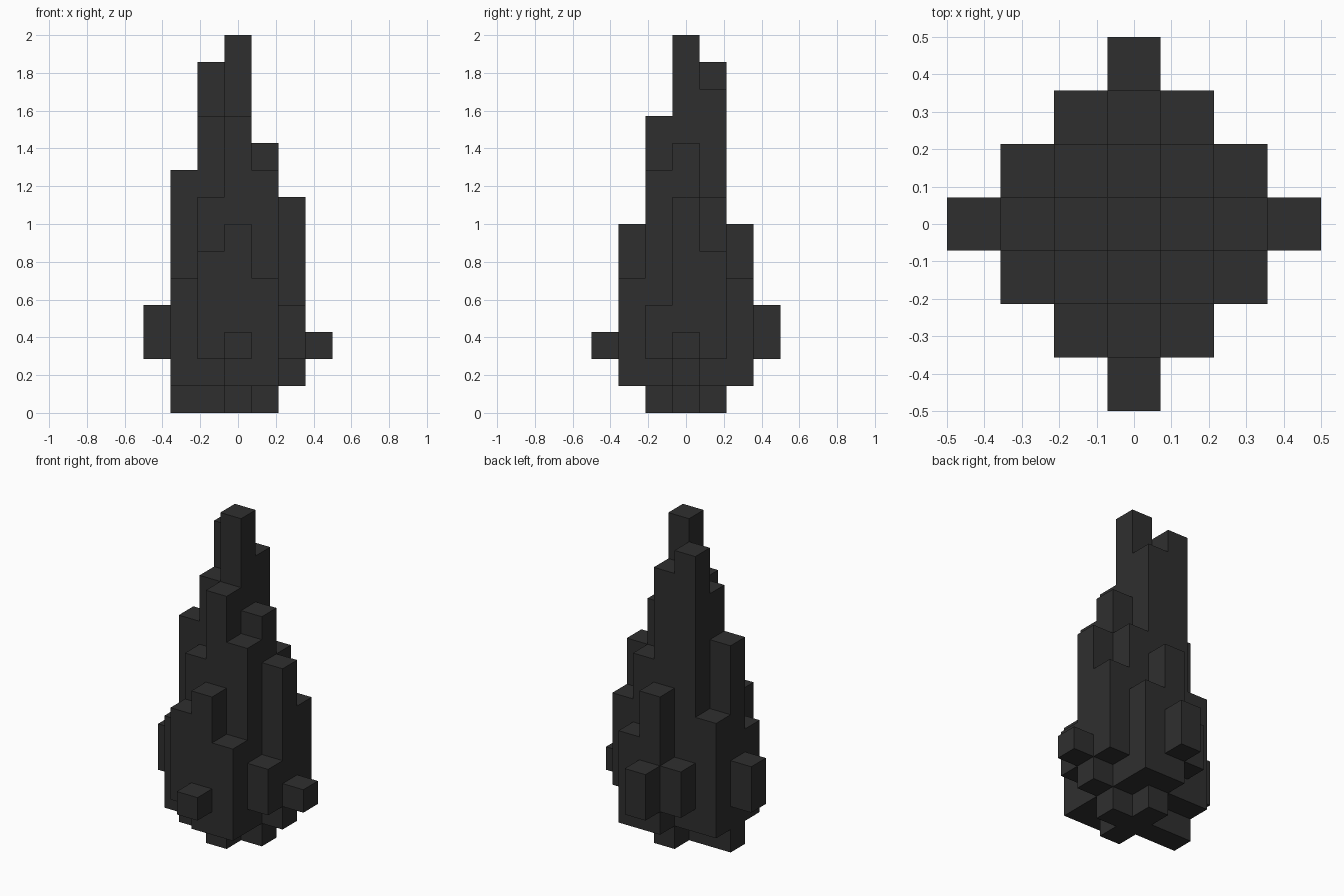
import bpy
import bmesh
from mathutils import Vector

cube = bpy.data.objects.get("Cube")
if cube:
    bpy.data.objects.remove(cube, do_unlink=True)

UNIT = 2 / 14  # edge of one block

# Top and underside level of every column, rows from back to front, each row centred
TOPS = [[4],
        [4, 7, 5],
        [6, 13, 12, 8, 6],
        [4, 9, 11, 14, 10, 8, 3],
        [5, 8, 11, 9, 4],
        [6, 7, 5],
        [3]]
BASES = [[2],
         [2, 1, 1],
         [1, 1, 0, 1, 2],
         [2, 0, 0, 0, 0, 1, 2],
         [1, 1, 0, 1, 2],
         [2, 1, 1],
         [2]]

# Fill the blocks of each column
blocks = set()
for r, (tops, bases) in enumerate(zip(TOPS, BASES)):
    y = len(TOPS) // 2 - r
    for c, (top, base) in enumerate(zip(tops, bases)):
        x = c - len(tops) // 2
        blocks.update((x, y, z) for z in range(base, top))

# Dark stone colour
stone = bpy.data.materials.new("dark_stone")
stone.use_nodes = True
colour = (0.028, 0.028, 0.028, 1)
stone.diffuse_color = colour
shader = next(n for n in stone.node_tree.nodes if n.type == "BSDF_PRINCIPLED")
shader.inputs["Base Color"].default_value = colour
shader.inputs["Roughness"].default_value = 0.9

# Outer skin: one square wherever a block meets open air
bm = bmesh.new()
for block in blocks:
    centre = Vector(block) + Vector((0, 0, 0.5))
    for axis in range(3):
        for sign in (-1, 1):
            normal = Vector((0, 0, 0))
            normal[axis] = sign
            if tuple(int(v) for v in Vector(block) + normal) in blocks:
                continue
            u = Vector((0, 0, 0))
            u[(axis + 1) % 3] = 0.5
            v = normal.cross(u)
            middle = centre + normal / 2
            corners = (-u - v, u - v, u + v, v - u)
            bm.faces.new([bm.verts.new((middle + k) * UNIT) for k in corners])
bmesh.ops.remove_doubles(bm, verts=bm.verts, dist=UNIT / 100)

mesh = bpy.data.meshes.new("stone_spire")
bm.to_mesh(mesh)
bm.free()
mesh.materials.append(stone)
spire = bpy.data.objects.new("stone_spire", mesh)
bpy.context.collection.objects.link(spire)
